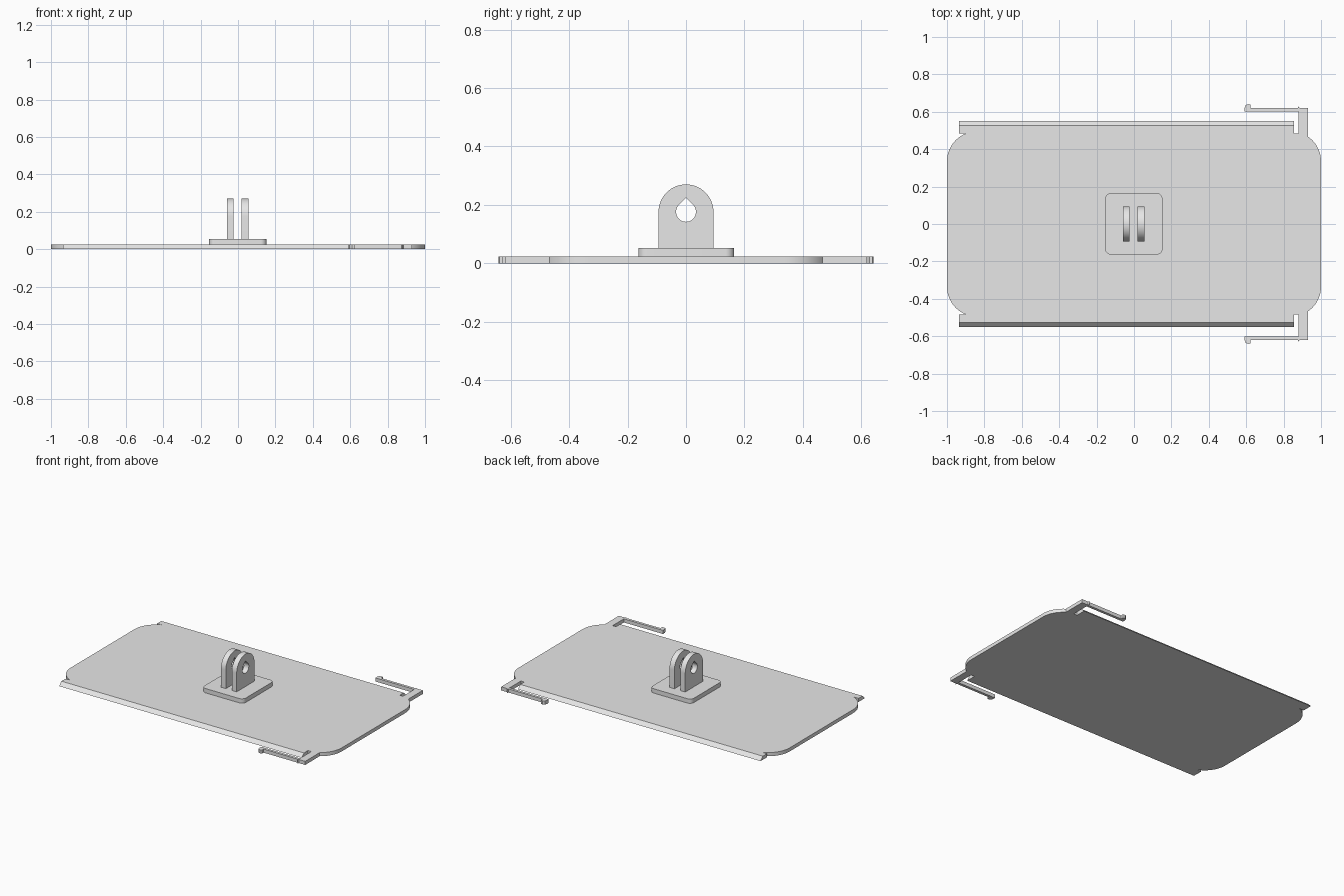
import bpy, bmesh, math
from mathutils import Matrix, Vector

old = bpy.data.objects.get("Cube")
if old:
    bpy.data.objects.remove(old, do_unlink=True)

grey = bpy.data.materials.new("light grey")
grey.use_nodes = True
grey.diffuse_color = (0.8, 0.8, 0.8, 1)
grey.node_tree.nodes["Principled BSDF"].inputs["Base Color"].default_value = (0.8, 0.8, 0.8, 1)

T = 0.024  # plate thickness


def arc(cx, cy, r, start, end, steps=12):
    angles = [math.radians(start + (end - start) * i / steps) for i in range(steps + 1)]
    return [(cx + r * math.cos(a), cy + r * math.sin(a)) for a in angles]


def extrude(name, loops, low, high, along="Z"):
    """Fill the loops (first outer, then holes) and extrude them along an axis."""
    bm = bmesh.new()
    for loop in loops:
        vs = [bm.verts.new((u, v, low)) for u, v in loop]
        for i, v in enumerate(vs):
            bm.edges.new((vs[i - 1], v))
    bmesh.ops.triangle_fill(bm, edges=bm.edges[:], use_beauty=True, normal=Vector((0, 0, 1)))
    bmesh.ops.dissolve_limit(bm, angle_limit=0.01, verts=[], edges=bm.edges[:])
    out = bmesh.ops.extrude_face_region(bm, geom=bm.faces[:], use_keep_orig=True)
    top = [g for g in out["geom"] if isinstance(g, bmesh.types.BMVert)]
    bmesh.ops.translate(bm, verts=top, vec=(0, 0, high - low))
    if along == "X":  # (u, v, w) becomes (w, u, v)
        turn = Matrix(((0, 0, 1, 0), (1, 0, 0, 0), (0, 1, 0, 0), (0, 0, 0, 1)))
        bmesh.ops.transform(bm, matrix=turn, verts=bm.verts[:])
    bmesh.ops.recalc_face_normals(bm, faces=bm.faces[:])
    mesh = bpy.data.meshes.new(name)
    bm.to_mesh(mesh)
    bm.free()
    mesh.materials.append(grey)
    obj = bpy.data.objects.new(name, mesh)
    bpy.context.collection.objects.link(obj)
    bpy.ops.object.select_all(action="DESELECT")
    obj.select_set(True)
    bpy.context.view_layer.objects.active = obj
    bpy.ops.object.shade_smooth_by_angle(angle=math.radians(30))
    return obj


# Plate with rounded ends
edge = 0.484
quarter = arc(0.84, 0.335, 0.16, 0, 68)
corner = [(x, min(y, edge)) for x, y in quarter]
right_half = [(x, -y) for x, y in reversed(corner)] + corner
extrude("plate", [right_half + [(-x, -y) for x, y in right_half]], 0, T)

for side, label in ((1, "back"), (-1, "front")):
    # Bevelled rail along the long edge
    rail = [(0.483, 0), (0.55, 0), (0.526, T), (0.483, T)]
    extrude(label + "_rail", [[(side * y, z) for y, z in rail]], -0.935, 0.855, "X")

    # Springy latch arm with a hooked tip
    latch = [(0.88, 0.475), (0.93, 0.467), (0.93, 0.62), (0.885, 0.62), (0.88, 0.63),
             (0.875, 0.62), (0.623, 0.62), (0.623, 0.638), (0.61, 0.641), (0.597, 0.635),
             (0.592, 0.622), (0.592, 0.602), (0.88, 0.602)]
    extrude(label + "_latch", [[(x, side * y) for x, y in latch]], 0, T)

# Rounded pad under the mount
r = 0.03
pad = (arc(0.122, 0.135, r, 0, 90) + arc(-0.124, 0.135, r, 90, 180)
       + arc(-0.124, -0.133, r, 180, 270) + arc(0.122, -0.133, r, 270, 360))
extrude("mount_pad", [pad], T, 0.053)

# Two round-topped prongs with a teardrop hole
R, mid = 0.094, 0.176
outline = [(-R, 0.053), (R, 0.053)] + arc(0, mid, R, 0, 180, 32)
hole = arc(0, mid, 0.034, 135, 405, 28) + [(0, mid + 0.034 * math.sqrt(2))]
for label, x in (("right", -0.06), ("left", 0.02)):
    extrude(label + "_prong", [outline, hole], x, x + 0.036, "X")
